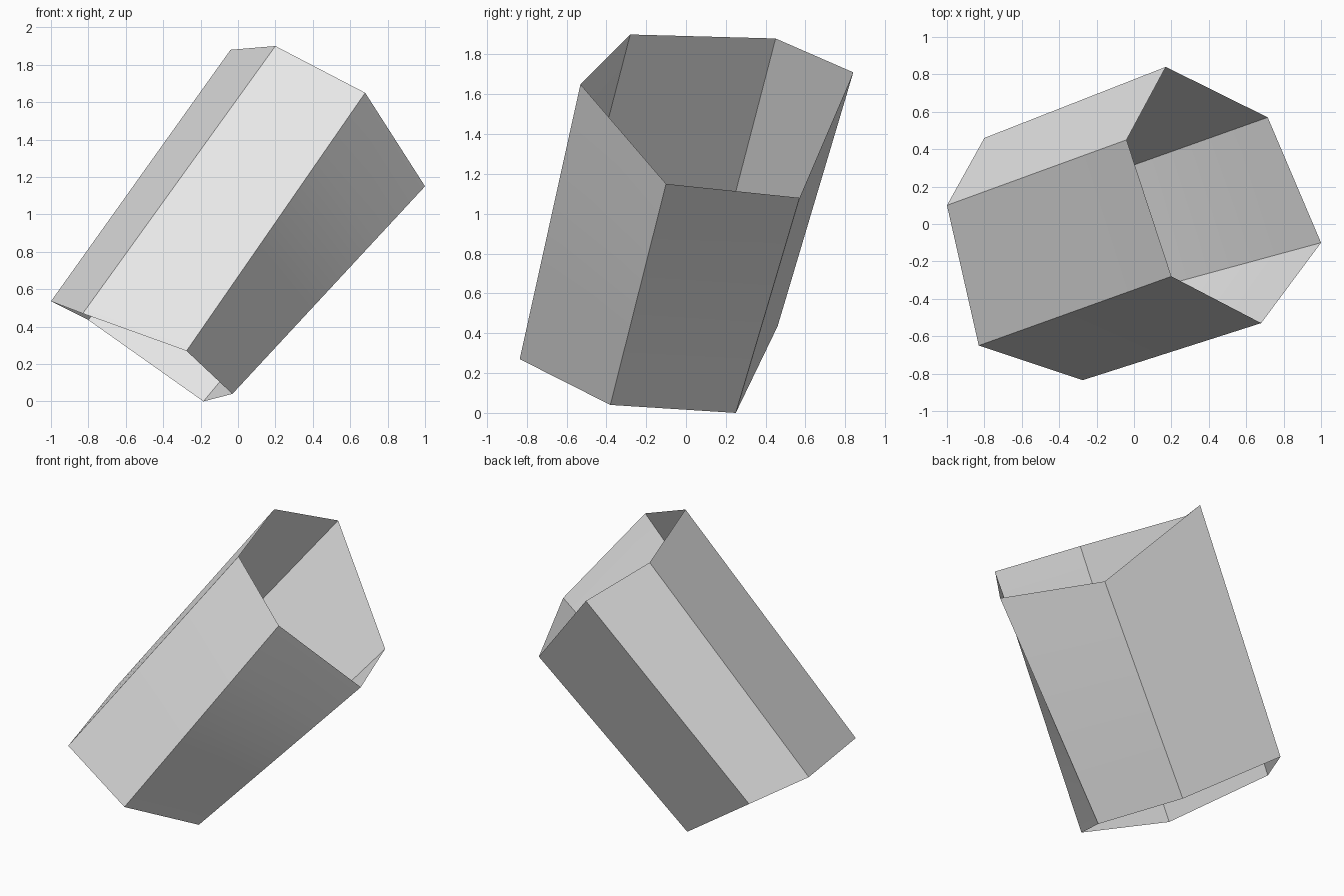
import bpy, bmesh, math
from mathutils import Vector

cube = bpy.data.objects.get("Cube")
if cube:
    bpy.data.objects.remove(cube, do_unlink=True)

# Pale grey used on the whole tube
grey = bpy.data.materials.new("pale grey")
grey.use_nodes = True
grey.diffuse_color = (0.8, 0.8, 0.8, 1)
grey.node_tree.nodes["Principled BSDF"].inputs["Base Color"].default_value = (0.8, 0.8, 0.8, 1)

# Matching corners of the upper and lower six-sided rims
upper_rim = [(-0.04, 0.45, 1.88), (0.20, -0.28, 1.90), (0.68, -0.53, 1.65),
             (1.00, -0.10, 1.15), (0.715, 0.57, 1.08), (0.17, 0.84, 1.71)]
lower_rim = [(-1.00, 0.10, 0.535), (-0.83, -0.65, 0.47), (-0.275, -0.835, 0.27),
             (-0.03, -0.38, 0.04), (-0.185, 0.25, 0.0), (-0.80, 0.46, 0.435)]


def loft_tube(name, top, bottom, steps):
    """Open-ended thin tube of straight-edged, slightly twisted walls."""
    bm = bmesh.new()
    rings = [[bm.verts.new(Vector(a).lerp(Vector(b), i / steps)) for a, b in zip(top, bottom)]
             for i in range(steps + 1)]
    n = len(top)
    for r0, r1 in zip(rings, rings[1:]):
        for k in range(n):
            j = (k + 1) % n
            bm.faces.new((r0[k], r1[k], r1[j], r0[j]))
    mesh = bpy.data.meshes.new(name)
    bm.to_mesh(mesh)
    bm.free()
    obj = bpy.data.objects.new(name, mesh)
    bpy.context.collection.objects.link(obj)
    mesh.materials.append(grey)
    return obj


# Tilted hexagonal tube, open at both ends
tube = loft_tube("hexagonal_tube", upper_rim, lower_rim, 4)
bpy.ops.object.select_all(action="DESELECT")
tube.select_set(True)
bpy.context.view_layer.objects.active = tube
bpy.ops.object.shade_smooth_by_angle(angle=math.radians(25))
